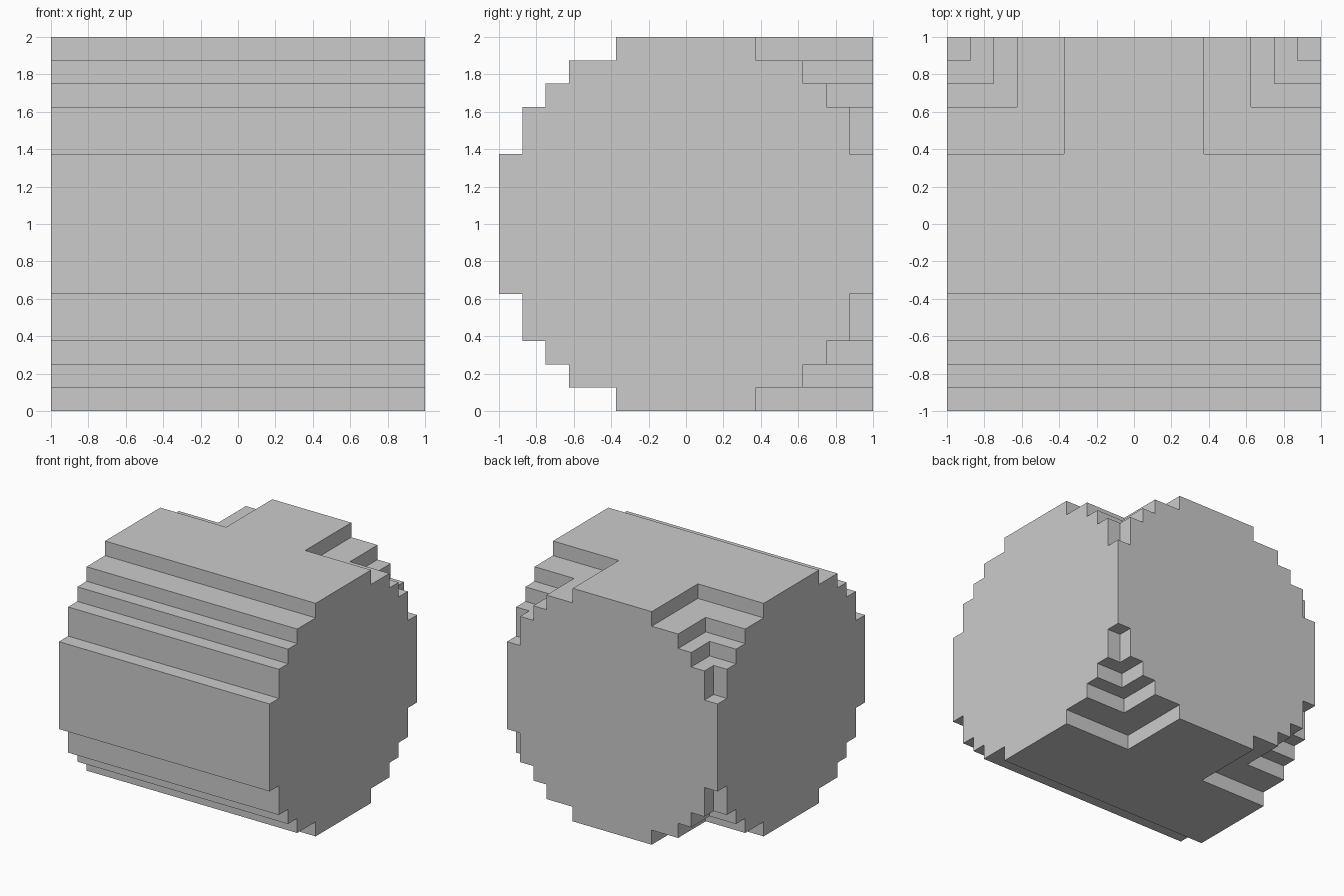
import bpy, bmesh
from mathutils import Vector

if "Cube" in bpy.data.objects:
    bpy.data.objects.remove(bpy.data.objects["Cube"])

# Stepped round section: (half width, height from centre) of each step
STEPS = [(1, 0.375), (0.875, 0.625), (0.75, 0.75), (0.625, 0.875), (0.375, 1)]


def stepped_circle():
    quarter, low = [], None
    for w, h in STEPS:
        if low is not None:
            quarter.append((w, low))
        quarter.append((w, h))
        low = h
    half = quarter + [(-w, h) for w, h in reversed(quarter)]
    return half + [(-w, -h) for w, h in half]


def stepped_bar(name, place, start, end):
    """Extrude the stepped section from start to end along one axis."""
    bm = bmesh.new()
    face = bm.faces.new([bm.verts.new(place(start, w, h + 1)) for w, h in stepped_circle()])
    new = bmesh.ops.extrude_face_region(bm, geom=[face], use_keep_orig=True)["geom"]
    move = Vector(place(end, 0, 0)) - Vector(place(start, 0, 0))
    bmesh.ops.translate(bm, vec=move, verts=[g for g in new if isinstance(g, bmesh.types.BMVert)])
    bmesh.ops.recalc_face_normals(bm, faces=bm.faces)
    mesh = bpy.data.meshes.new(name)
    bm.to_mesh(mesh)
    bm.free()
    obj = bpy.data.objects.new(name, mesh)
    bpy.context.collection.objects.link(obj)
    return obj


# Through bar runs left to right, branch runs from the centre to the back
tee = stepped_bar("tee_body", lambda t, w, h: (t, w, h), -1, 1)
branch = stepped_bar("branch", lambda t, w, h: (w, t, h), 0, 1)

# Fuse both bars into one solid
union = tee.modifiers.new("union", "BOOLEAN")
union.operation = "UNION"
union.solver = "EXACT"
union.object = branch
bpy.context.view_layer.objects.active = tee
bpy.ops.object.modifier_apply(modifier=union.name)
bpy.data.objects.remove(branch)
